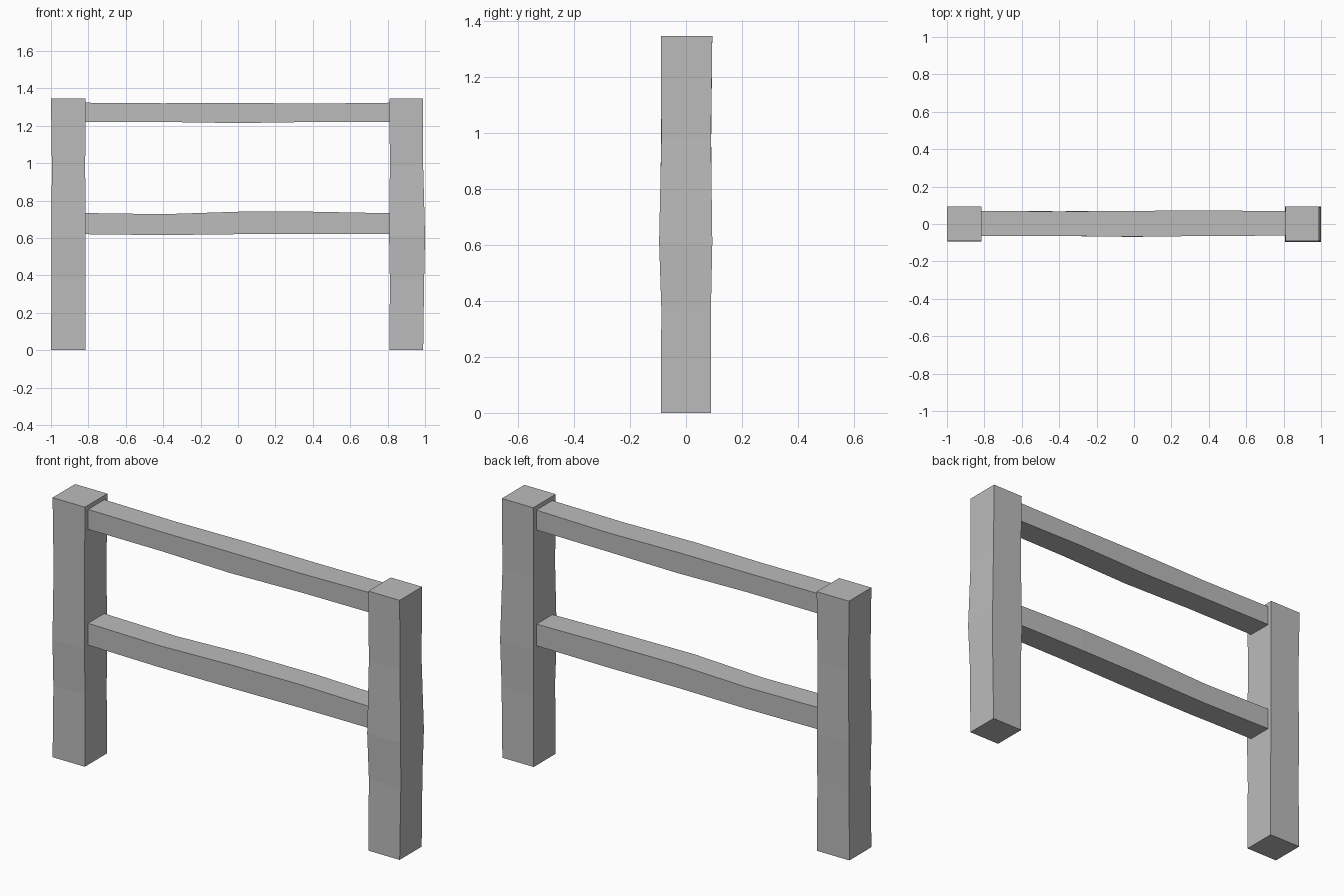
import bpy
import bmesh

cube = bpy.data.objects.get("Cube")
if cube:
    bpy.data.objects.remove(cube, do_unlink=True)

grey = bpy.data.materials.new("weathered_grey")
grey.use_nodes = True
colour = (0.5, 0.5, 0.5, 1)
grey.diffuse_color = colour
grey.node_tree.nodes["Principled BSDF"].inputs["Base Color"].default_value = colour


def hewn_beam(name, axis, rings):
    """Loft a square beam; each ring is (position, low_a, high_a, low_b, high_b)."""
    bm = bmesh.new()
    loops = []
    for pos, a0, a1, b0, b1 in rings:
        corners = [(a0, b0), (a1, b0), (a1, b1), (a0, b1)]
        loops.append([bm.verts.new((a, b, pos) if axis == "z" else (pos, a, b))
                      for a, b in corners])
    for low, high in zip(loops, loops[1:]):
        for i in range(4):
            j = (i + 1) % 4
            bm.faces.new((low[i], low[j], high[j], high[i]))
    bm.faces.new(loops[0][::-1])
    bm.faces.new(loops[-1])
    bmesh.ops.recalc_face_normals(bm, faces=bm.faces[:])
    mesh = bpy.data.meshes.new(name)
    bm.to_mesh(mesh)
    bm.free()
    mesh.materials.append(grey)
    obj = bpy.data.objects.new(name, mesh)
    bpy.context.collection.objects.link(obj)
    return obj


# Upright posts, slightly uneven along their height
hewn_beam("right_post", "z", [
    (0, -1, -0.815, -0.09, 0.09),
    (0.37, -0.997, -0.815, -0.088, 0.089),
    (0.61, -0.998, -0.815, -0.094, 0.092),
    (0.98, -0.995, -0.817, -0.089, 0.09),
    (1.345, -1, -0.815, -0.09, 0.094)])
hewn_beam("left_post", "z", [
    (0, 0.81, 0.99, -0.09, 0.09),
    (0.37, 0.812, 0.995, -0.088, 0.089),
    (0.61, 0.808, 1, -0.096, 0.094),
    (0.98, 0.812, 0.99, -0.088, 0.089),
    (1.345, 0.81, 0.99, -0.09, 0.094)])

# Horizontal rails, running just into the posts
hewn_beam("top_rail", "x", [
    (-0.82, -0.063, 0.07, 1.22, 1.323),
    (-0.4, -0.064, 0.067, 1.22, 1.32),
    (0, -0.068, 0.07, 1.214, 1.322),
    (0.4, -0.064, 0.073, 1.22, 1.318),
    (0.82, -0.062, 0.068, 1.22, 1.323)])
hewn_beam("lower_rail", "x", [
    (-0.82, -0.063, 0.07, 0.62, 0.733),
    (-0.4, -0.064, 0.068, 0.615, 0.727),
    (0, -0.069, 0.07, 0.62, 0.74),
    (0.4, -0.062, 0.073, 0.62, 0.74),
    (0.82, -0.062, 0.068, 0.62, 0.732)])
